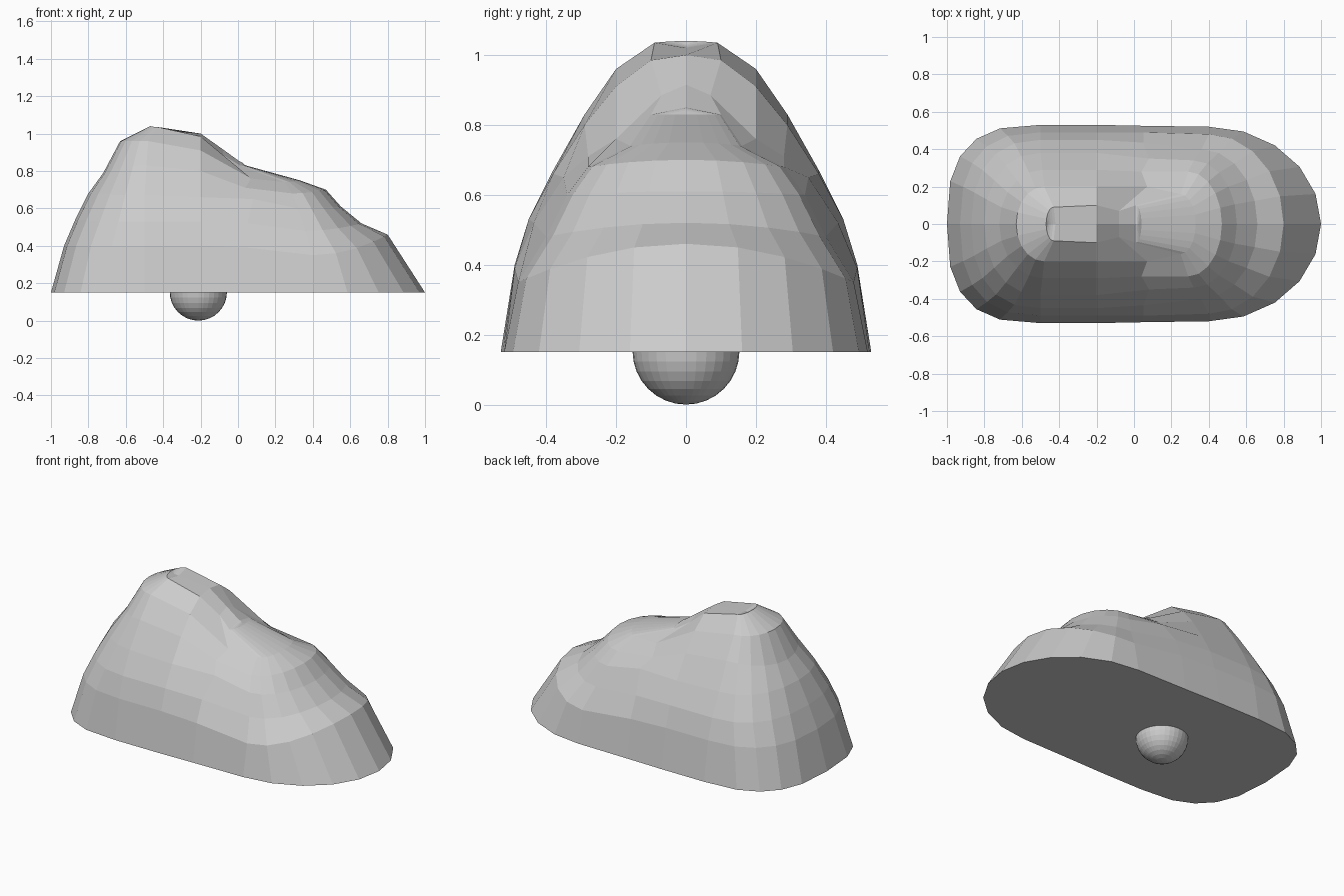
import bpy, bmesh
from math import sin, cos, pi

if "Cube" in bpy.data.objects:
    bpy.data.objects.remove(bpy.data.objects["Cube"])


def arc(tip, side, n, power):
    """Rounded quarter from the centre-line tip (x, z) to a side point (x, y, z)."""
    pts = []
    for i in range(n):
        t = pi / 2 * i / n
        c, s = cos(t) ** (2 / power), sin(t) ** (2 / power)
        pts.append((side[0] + (tip[0] - side[0]) * c, side[1] * s,
                    side[2] + (tip[1] - side[2]) * cos(t) ** 2))
    return pts


def ring(back, sides, front, power):
    """Closed contour: round back, side stations, round front, mirrored in y."""
    half = arc(back, sides[0], 5, power) + sides
    half += arc(front, sides[-1], 5, 2)[::-1]
    return half + [(x, -y, z) for x, y, z in half[-2:0:-1]]


# Contours of the shell, from the base up: back tip, side stations, front tip
rings = [
    ring((-1, .15), [(-.5, .53, .15), (-.2, .53, .15), (.05, .525, .15), (.4, .52, .15)], (1, .15), 2.8),
    ring((-.93, .40), [(-.5, .49, .40), (-.2, .49, .40), (.05, .49, .39), (.4, .48, .35)], (.80, .46), 2.6),
    ring((-.87, .54), [(-.5, .45, .53), (-.2, .45, .53), (.05, .435, .52), (.36, .40, .48)], (.66, .52), 2.4),
    ring((-.80, .68), [(-.5, .38, .67), (-.2, .38, .66), (.08, .35, .65), (.32, .34, .60)], (.55, .61), 2.2),
    ring((-.72, .79), [(-.49, .29, .83), (-.2, .29, .80), (.04, .28, .71), (.29, .28, .68)], (.47, .70), 2),
    ring((-.63, .96), [(-.48, .20, .96), (-.2, .20, .91), (.07, .20, .76), (.25, .16, .74)], (.33, .75), 2),
    ring((-.47, 1.04), [(-.43, .09, 1.035), (-.2, .10, .985), (-.08, .07, .885), (.01, .10, .83)], (.04, .83), 2),
    ring((-.46, 1.03), [(-.42, 0, 1.02), (-.2, 0, 1.0), (-.08, 0, .915), (.01, 0, .85)], (.03, .837), 2),
]

# Shell: loft through the contours, flat underside
bm = bmesh.new()
loops = [[bm.verts.new(p) for p in r] for r in rings]
n = len(loops[0])
for lo, hi in zip(loops, loops[1:]):
    for i in range(n):
        j = (i + 1) % n
        bm.faces.new((lo[i], lo[j], hi[j], hi[i]))
bm.faces.new(loops[0])
bmesh.ops.remove_doubles(bm, verts=bm.verts, dist=.0005)
bmesh.ops.recalc_face_normals(bm, faces=bm.faces)
mesh = bpy.data.meshes.new("shell")
bm.to_mesh(mesh)
bm.free()
bpy.context.collection.objects.link(bpy.data.objects.new("shell", mesh))

# Rolling ball under the shell
bpy.ops.mesh.primitive_uv_sphere_add(segments=32, ring_count=16, radius=.153, location=(-.212, 0, .153))
bpy.context.object.name = "rolling_ball"
